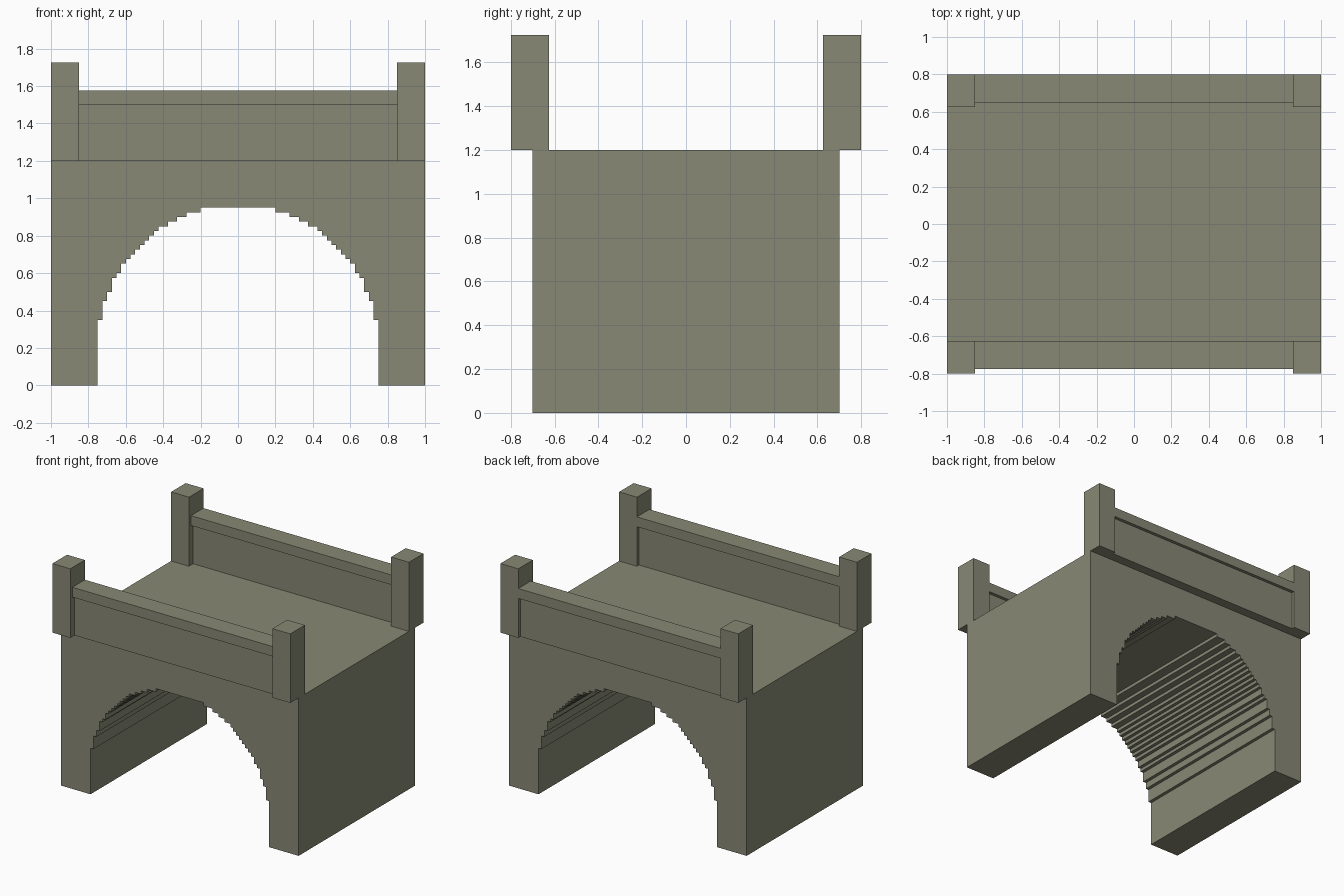
import bpy
import bmesh
import math

if "Cube" in bpy.data.objects:
    bpy.data.objects.remove(bpy.data.objects["Cube"], do_unlink=True)

STEP = 0.025          # size of one stone step
DECK = 1.2            # height of the roadway

stone = bpy.data.materials.new("grey_green_stone")
stone.use_nodes = True
COLOUR = (0.246, 0.25, 0.178, 1.0)
stone.diffuse_color = COLOUR
bsdf = stone.node_tree.nodes["Principled BSDF"]
bsdf.inputs["Base Color"].default_value = COLOUR
bsdf.inputs["Roughness"].default_value = 0.9


def finish(name, bm):
    bmesh.ops.recalc_face_normals(bm, faces=bm.faces)
    mesh = bpy.data.meshes.new(name)
    bm.to_mesh(mesh)
    bm.free()
    mesh.materials.append(stone)
    obj = bpy.data.objects.new(name, mesh)
    bpy.context.collection.objects.link(obj)
    return obj


def box(name, x0, x1, y0, y1, z0, z1):
    bm = bmesh.new()
    bmesh.ops.create_cube(bm, size=1)
    bmesh.ops.scale(bm, vec=(x1 - x0, y1 - y0, z1 - z0), verts=bm.verts)
    bmesh.ops.translate(bm, vec=((x0 + x1) / 2, (y0 + y1) / 2, (z0 + z1) / 2),
                        verts=bm.verts)
    return finish(name, bm)


# Stepped outline of the right half of the arch, from the foot to the crown
half = [(0.75, 0.0)]
height = 0.0
for i in range(29, -1, -1):
    xc = (i + 0.5) * STEP
    top = math.ceil((0.2 + math.sqrt(0.75 ** 2 - xc ** 2)) / STEP - 1e-6) * STEP
    if top > height + 1e-6:
        edge = (i + 1) * STEP
        if height > 0:
            half.append((edge, height))
        half.append((edge, top))
        height = top

# Bridge body: arch profile extruded from front to back
outline = [(1, 0), (1, DECK), (-1, DECK), (-1, 0)]
outline += [(-x, z) for x, z in half] + half[::-1]
bm = bmesh.new()
face = bm.faces.new([bm.verts.new((x, -0.7, z)) for x, z in outline])
ext = bmesh.ops.extrude_face_region(bm, geom=[face])
moved = [g for g in ext["geom"] if isinstance(g, bmesh.types.BMVert)]
bmesh.ops.translate(bm, vec=(0, 1.4, 0), verts=moved)
finish("arch_body", bm)

# Parapets: the same wall, cap and pair of posts on each edge
for side, y in (("front", -0.8), ("back", 0.625)):
    box(side + "_parapet_wall", -0.85, 0.85, y + 0.05, y + 0.15, DECK, 1.5)
    box(side + "_parapet_cap", -0.85, 0.85, y + 0.025, y + 0.175, 1.5, 1.575)
    box(side + "_right_post", -1, -0.85, y, y + 0.175, DECK, 1.725)
    box(side + "_left_post", 0.85, 1, y, y + 0.175, DECK, 1.725)
